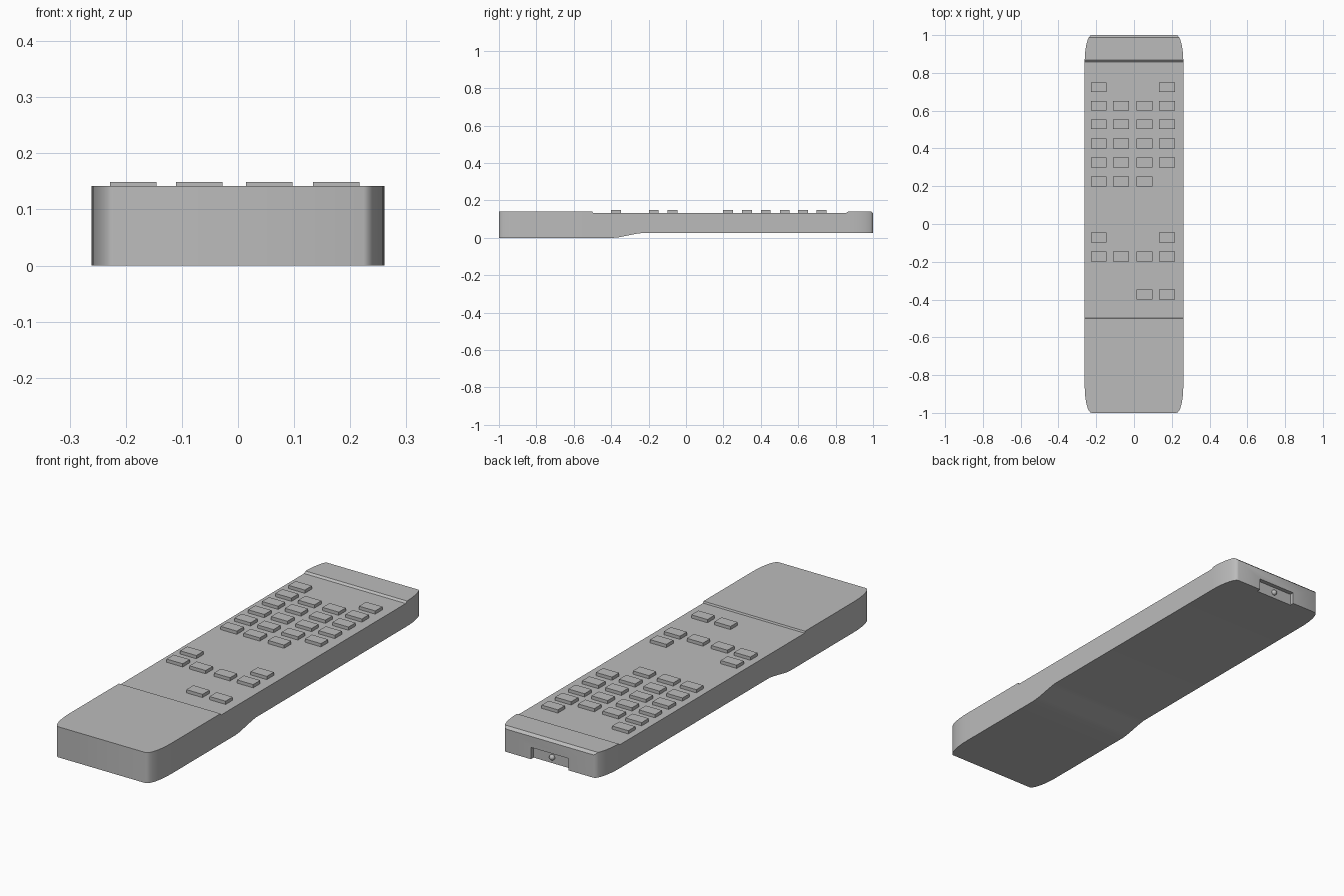
import bpy
import bmesh
from math import sin, cos, pi, radians

if "Cube" in bpy.data.objects:
    bpy.data.objects.remove(bpy.data.objects["Cube"])

grey = bpy.data.materials.new("plain grey")
grey.use_nodes = True
grey.diffuse_color = (0.5, 0.5, 0.5, 1)
grey.node_tree.nodes["Principled BSDF"].inputs["Base Color"].default_value = (0.5, 0.5, 0.5, 1)


def make_object(name, bm):
    bmesh.ops.recalc_face_normals(bm, faces=bm.faces[:])
    mesh = bpy.data.meshes.new(name)
    bm.to_mesh(mesh)
    bm.free()
    mesh.materials.append(grey)
    ob = bpy.data.objects.new(name, mesh)
    bpy.context.collection.objects.link(ob)
    return ob


def box(name, x, y, z):
    """Box from three (low, high) ranges."""
    bm = bmesh.new()
    bmesh.ops.create_cube(bm, size=1)
    for v in bm.verts:
        v.co = [r[0] if c < 0 else r[1] for c, r in zip(v.co, (x, y, z))]
    return make_object(name, bm)


def smooth(ob, angle=30):
    bpy.ops.object.select_all(action='DESELECT')
    ob.select_set(True)
    bpy.context.view_layer.objects.active = ob
    bpy.ops.object.shade_smooth_by_angle(angle=radians(angle))


def height(y, profile):
    for (y0, z0), (y1, z1) in zip(profile, profile[1:]):
        if y <= y1:
            return z0 + (z1 - z0) * (y - y0) / (y1 - y0)
    return profile[-1][1]


# Body: rectangular sections along y, with rounded plan corners
TOP = [(-1, 0.142), (-0.501, 0.142), (-0.498, 0.134), (0.858, 0.134),
       (0.868, 0.142), (0.988, 0.142), (1, 0.131)]
BOTTOM = [(-1, 0), (-0.39, 0), (-0.36, 0.003), (-0.27, 0.021), (-0.24, 0.025), (1, 0.025)]
CORNER_X, CORNER_Y, HALF = 0.037, 0.14, 0.261


def half_width(y):
    t = max(0, (abs(y) - 1 + CORNER_Y) / CORNER_Y)
    return HALF - CORNER_X * (1 - max(0, 1 - t * t) ** 0.5)


arc = [1 - CORNER_Y + CORNER_Y * sin(i * pi / 16) for i in range(9)]
stations = sorted({round(y, 4) for y in arc + [-a for a in arc] + [p[0] for p in TOP + BOTTOM]})
bm = bmesh.new()
rings = []
for y in stations:
    w, low, high = half_width(y), height(y, BOTTOM), height(y, TOP)
    rings.append([bm.verts.new(c) for c in
                  ((-w, y, low), (w, y, low), (w, y, high), (-w, y, high))])
for a, b in zip(rings, rings[1:]):
    for i in range(4):
        j = (i + 1) % 4
        bm.faces.new((a[i], a[j], b[j], b[i]))
bm.faces.new(rings[0])
bm.faces.new(rings[-1])
body = make_object("body", bm)

# Recess in the back end for the emitter
cutter = box("recess_cutter", (-0.097, 0.097), (0.98, 1.1), (-0.1, 0.08))
cutter.hide_render = True
cut = body.modifiers.new("recess", 'BOOLEAN')
cut.operation = 'DIFFERENCE'
cut.solver = 'EXACT'
cut.object = cutter
bpy.context.view_layer.objects.active = body
bpy.ops.object.modifier_apply(modifier=cut.name)
bpy.data.objects.remove(cutter)
smooth(body)

# Emitter bulb
bm = bmesh.new()
bmesh.ops.create_uvsphere(bm, u_segments=16, v_segments=10, radius=0.013)
bulb = make_object("emitter_bulb", bm)
bulb.location = (0, 0.982, 0.053)
smooth(bulb, 60)

# Keypad: each row lists the occupied columns
COLUMNS = (-0.187, -0.069, 0.056, 0.175)
ROWS = {0.724: "03", 0.626: "0123", 0.528: "0123", 0.427: "0123", 0.326: "0123",
        0.225: "012", -0.072: "03", -0.172: "0123", -0.374: "23"}
for y, used in ROWS.items():
    for c in used:
        x = COLUMNS[int(c)]
        box("button", (x - 0.0415, x + 0.0415), (y - 0.026, y + 0.026), (0.125, 0.149))
